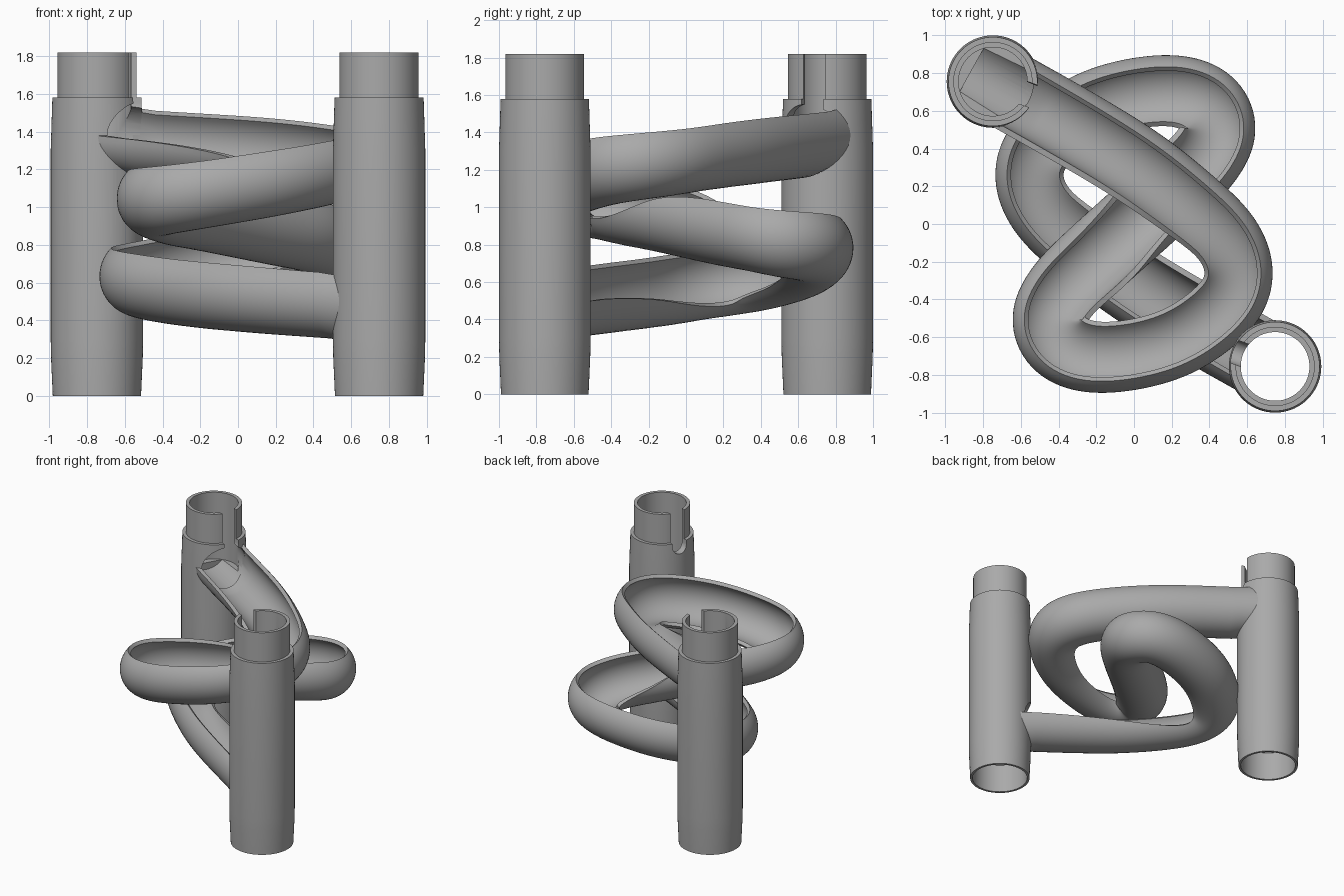
import bpy, bmesh, math
from mathutils import Vector, Matrix

if "Cube" in bpy.data.objects:
    bpy.data.objects.remove(bpy.data.objects["Cube"], do_unlink=True)

grey = bpy.data.materials.new("plain grey")
grey.use_nodes = True
grey.diffuse_color = (0.4, 0.4, 0.4, 1)
grey.node_tree.nodes["Principled BSDF"].inputs["Base Color"].default_value = (0.4, 0.4, 0.4, 1)

CENTRE = Vector((-0.748, 0.755, 0))
OUTER, INNER, BORE = 0.21, 0.18, 0.182


def make_object(name, bm):
    bmesh.ops.recalc_face_normals(bm, faces=bm.faces)
    mesh = bpy.data.meshes.new(name)
    bm.to_mesh(mesh)
    bm.free()
    mesh.materials.append(grey)
    obj = bpy.data.objects.new(name, mesh)
    bpy.context.collection.objects.link(obj)
    return obj


def activate(obj):
    bpy.ops.object.select_all(action='DESELECT')
    obj.select_set(True)
    bpy.context.view_layer.objects.active = obj


def smooth(obj):
    activate(obj)
    bpy.ops.object.shade_smooth_by_angle(angle=math.radians(35))


def skin(bm, rings, wrap):
    """Bridge equal rings of points with quads."""
    rows = [[bm.verts.new(p) for p in ring] for ring in rings]
    n = len(rows[0])
    pairs = list(zip(rows, rows[1:])) + ([(rows[-1], rows[0])] if wrap else [])
    for a, b in pairs:
        for i in range(n):
            j = (i + 1) % n
            bm.faces.new((a[i], a[j], b[j], b[i]))
    return rows


def lathe(name, profile, centre, closed, sides=72):
    """Revolve (radius, height) points; open profiles get flat caps."""
    bm = bmesh.new()
    turns = [math.tau * k / sides for k in range(sides)]
    rings = [[centre + Vector((r * math.cos(t), r * math.sin(t), z)) for t in turns]
             for r, z in profile]
    rows = skin(bm, rings, closed)
    if not closed:
        bm.faces.new(rows[0])
        bm.faces.new(rows[-1])
    return make_object(name, bm)


def cylinder_cutter(radius, start, end):
    bm = bmesh.new()
    axis = end - start
    bmesh.ops.create_cone(bm, cap_ends=True, segments=48, radius1=radius, radius2=radius,
                          depth=axis.length)
    spin = axis.to_track_quat('Z', 'Y').to_matrix().to_4x4()
    bm.transform(Matrix.Translation((start + end) / 2) @ spin)
    return make_object("cutter", bm)


def slot_cutter(centre, angle, half_width, low, high):
    """Round-bottomed upright slot pushed outwards through a wall."""
    bm = bmesh.new()
    arc = [math.pi + math.pi * k / 16 for k in range(17)]
    outline = [(half_width * math.cos(a), low + half_width * math.sin(a)) for a in arc]
    outline += [(half_width, high), (-half_width, high)]
    rows = skin(bm, [[Vector((x, y, z)) for y, z in outline] for x in (.1, .3)], False)
    for row in rows:
        bm.faces.new(row)
    bm.transform(Matrix.Translation(centre) @ Matrix.Rotation(angle, 4, 'Z'))
    return make_object("cutter", bm)


def cut(obj, cutter):
    cutter.hide_render = True
    mod = obj.modifiers.new("cut", 'BOOLEAN')
    mod.operation, mod.solver, mod.object = 'DIFFERENCE', 'EXACT', cutter
    activate(obj)
    bpy.ops.object.modifier_apply(modifier=mod.name)
    bpy.data.objects.remove(cutter, do_unlink=True)


# First half of the track: x, y, z, left rim angle, right rim angle
half = [
    (-.748, .755, 1.385, 42, 0), (-.4, .56, 1.36, 43, -2), (0, .32, 1.33, 45, -12),
    (.29, .09, 1.3, 45, -30), (.47, -.09, 1.27, 45, -42), (.53, -.27, 1.245, 45, -44),
    (.45, -.44, 1.215, 45, -42), (.19, -.62, 1.16, 45, -40), (-.16, -.69, 1.1, 45, -38),
    (-.37, -.64, 1.065, 45, -32), (-.44, -.5, 1.045, 45, -28), (-.36, -.34, 1.01, 45, -20),
    (-.2, -.18, .98, 45, 0), (0, 0, .94, 33, 33)]
# The second half is the first one turned round, falling the same amount again
control = half + [(-x, -y, 1.88 - z, right, left) for x, y, z, left, right in half[-2::-1]]
control = [Vector(c) for c in control]


def catmull(a, b, c, d, t):
    return 0.5 * (2 * b + (c - a) * t + (2 * a - 5 * b + 4 * c - d) * t ** 2
                  + (3 * b - a - 3 * c + d) * t ** 3)


padded = [2 * control[0] - control[1]] + control + [2 * control[-1] - control[-2]]
path = [catmull(*padded[i:i + 4], k / 10) for i in range(len(control) - 1) for k in range(10)]
path.append(control[-1])
for _ in range(16):
    path = ([path[0]] + [(a + 2 * b + c) / 4 for a, b, c in zip(path, path[1:], path[2:])]
            + [path[-1]])


def section(sample, forward, end=0):
    """Banked half-pipe section; end is the direction in which it meets a post."""
    forward = Vector((forward[0], forward[1], 0)).normalized()
    side = Vector((forward.y, -forward.x, 0))
    start, stop = math.radians(sample[4]), -math.pi - math.radians(sample[3])
    steps = 28
    angles = [start + (stop - start) * k / steps for k in range(steps + 1)]
    points = []
    for radius, order in ((OUTER, angles), (INNER, angles[::-1])):
        for a in order:
            across = radius * math.cos(a)
            reach = math.sqrt(max(0.215 ** 2 - across ** 2, 0))
            points.append(Vector(sample[:3]) + side * across
                          + Vector((0, 0, radius * math.sin(a))) + forward * reach * end)
    return points


# Winding open track, with ends shaped to the round posts
rings = [section(path[0], path[1] - path[0], 1)]
for before, here, after in zip(path, path[1:], path[2:]):
    flat = Vector(here[:2])
    if min((flat - CENTRE.xy).length, (flat + CENTRE.xy).length) > 0.25:
        rings.append(section(here, after - before))
rings.append(section(path[-1], path[-1] - path[-2], -1))
bm = bmesh.new()
rows = skin(bm, rings, False)
for row in (rows[0], rows[-1]):
    # End caps as strips between the outer and inner arcs
    n = len(row)
    for i in range(n // 2 - 1):
        bm.faces.new((row[i], row[i + 1], row[n - 2 - i], row[n - 1 - i]))
smooth(make_object("winding_track", bm))

# Hollow posts with a socket below and a narrower collar above
shell = [(.215, 0), (.234, 0), (.243, .2), (.245, .3), (.245, 1.3), (.236, 1.58), (.21, 1.58),
         (.21, 1.82), (BORE, 1.82)]
for name, sign, sample in (("upper_post", 1, path[0]), ("lower_post", -1, path[-1])):
    centre = CENTRE * sign
    profile = shell + [(BORE, .27), (.215, .24)]
    post = lathe(name, profile, centre, True)
    heading = (path[1] - path[0]) if sign > 0 else (path[-2] - path[-1])
    heading = Vector(heading[:3]).normalized()
    origin = Vector(sample[:3])
    # Opening where the track meets the post
    cut(post, cylinder_cutter(INNER, origin, origin + heading * 0.5))
    # Round-ended slot in the collar
    angle = math.radians(-20) + (0 if sign > 0 else math.pi)
    cut(post, slot_cutter(centre, angle, .063, 1.55, 1.95))
    smooth(post)

# Floor inside the upper post, hollowed to lead into the track
floor = lathe("upper_post_floor", [(BORE + .01, 1.1), (BORE + .01, 1.27)], CENTRE, False)
heading = Vector((path[1] - path[0])[:3]).normalized()
origin = Vector(path[0][:3])
cut(floor, cylinder_cutter(INNER, origin - heading * .12, origin + heading * .5))
smooth(floor)
